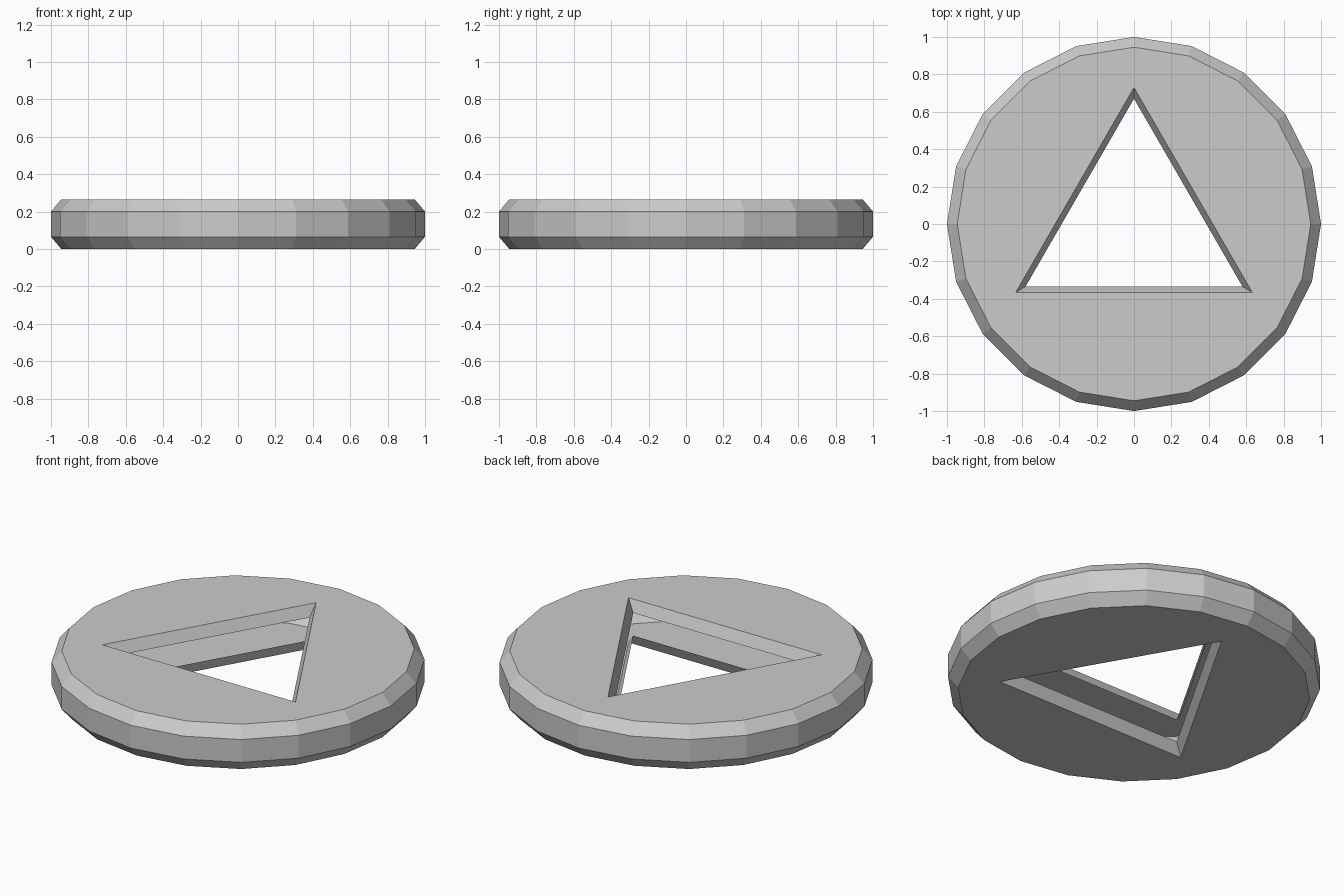
import bpy, bmesh
from math import sin, cos, tau

cube = bpy.data.objects.get("Cube")
if cube:
    bpy.data.objects.remove(cube)

HEIGHT, BEVEL = 0.265, 0.065

grey = bpy.data.materials.new("plain_grey")
grey.use_nodes = True
colour = (0.6, 0.6, 0.6, 1)
grey.diffuse_color = colour
grey.node_tree.nodes["Principled BSDF"].inputs["Base Color"].default_value = colour

bm = bmesh.new()


def ring(sides, radius, z):
    """Closed loop of vertices with one corner on +y."""
    verts = [bm.verts.new((radius * sin(tau * i / sides), radius * cos(tau * i / sides), z))
             for i in range(sides)]
    edges = [bm.edges.new((verts[i - 1], verts[i])) for i in range(sides)]
    return verts, edges


def join(a, b):
    """Band of quads between two matching loops."""
    for i in range(len(a)):
        bm.faces.new((a[i - 1], a[i], b[i], b[i - 1]))


# Outer rim: bevelled twenty-sided band
levels = (0, BEVEL, HEIGHT - BEVEL, HEIGHT)
rim = [ring(20, r, z) for r, z in zip((0.945, 1, 1, 0.945), levels)]
for low, high in zip(rim, rim[1:]):
    join(low[0], high[0])

# Triangular opening: sloped lips, open to the hollow inside between them
hole = [ring(3, r, z) for r, z in zip((0.73, 0.67, 0.67, 0.73), levels)]
join(hole[0][0], hole[1][0])
join(hole[2][0], hole[3][0])

# Flat top and bottom plates around the opening
for k in (0, 3):
    bmesh.ops.triangle_fill(bm, use_beauty=True, use_dissolve=False,
                            edges=rim[k][1] + hole[k][1])

# Outward normals, and no loose edges left at the gap
bmesh.ops.recalc_face_normals(bm, faces=bm.faces[:])
bm.normal_update()
top = next(f for f in bm.faces if all(v.co.z > HEIGHT - 0.001 for v in f.verts))
if top.normal.z < 0:
    bmesh.ops.reverse_faces(bm, faces=bm.faces[:])

mesh = bpy.data.meshes.new("hollow_disc")
bm.to_mesh(mesh)
bm.free()
mesh.materials.append(grey)
disc = bpy.data.objects.new("hollow_disc", mesh)
bpy.context.collection.objects.link(disc)
